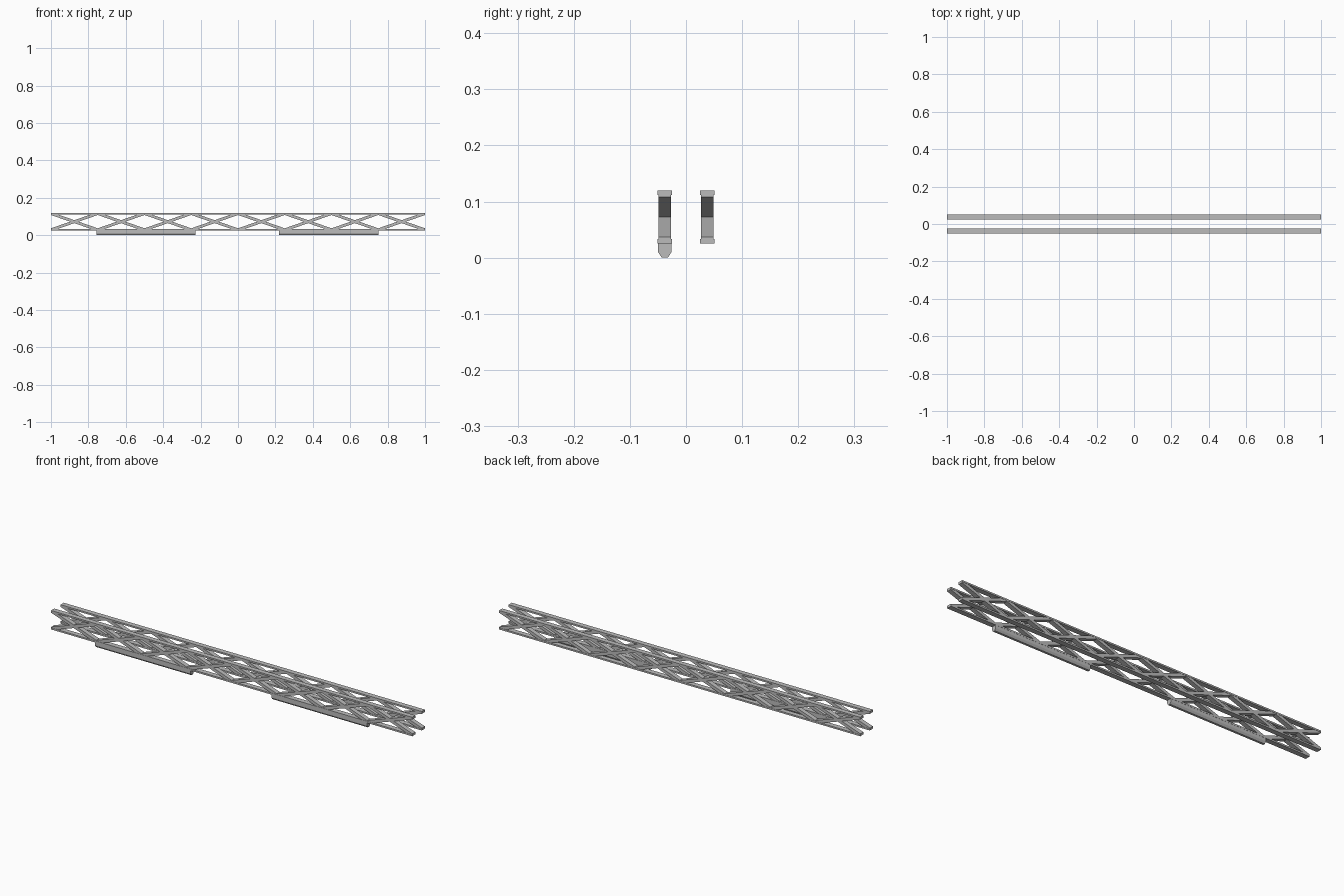
import bpy
import bmesh

if "Cube" in bpy.data.objects:
    bpy.data.objects.remove(bpy.data.objects["Cube"], do_unlink=True)

grey = bpy.data.materials.new("light grey metal")
grey.use_nodes = True
grey.diffuse_color = (0.5, 0.5, 0.5, 1)
grey.node_tree.nodes["Principled BSDF"].inputs["Base Color"].default_value = (0.5, 0.5, 0.5, 1)

TRUSS_Y = 0.0378
RAIL_W, BRACE_W = 0.0255, 0.023
MID_Z, RAIL_H = 0.0725, 0.008
BAYS = 8


def prism(bm, points, axis, start, end):
    """Extrude a 2D profile along x (profile in y, z) or y (profile in x, z)."""
    def place(p, d):
        return (d, p[0], p[1]) if axis == "x" else (p[0], d, p[1])
    face = bm.faces.new([bm.verts.new(place(p, start)) for p in points])
    out = bmesh.ops.extrude_face_region(bm, geom=[face])
    shift = (end - start, 0, 0) if axis == "x" else (0, end - start, 0)
    verts = [g for g in out["geom"] if isinstance(g, bmesh.types.BMVert)]
    bmesh.ops.translate(bm, verts=verts, vec=shift)


def finish(bm, name):
    bmesh.ops.recalc_face_normals(bm, faces=bm.faces)
    mesh = bpy.data.meshes.new(name)
    bm.to_mesh(mesh)
    bm.free()
    mesh.materials.append(grey)
    obj = bpy.data.objects.new(name, mesh)
    bpy.context.collection.objects.link(obj)


def rail(name, y, z):
    bm = bmesh.new()
    w, h = RAIL_W / 2, RAIL_H / 2
    prism(bm, [(y - w, z - h), (y + w, z - h), (y + w, z + h), (y - w, z + h)], "x", -1, 1)
    finish(bm, name)


def braces(name, y):
    """Crossed diagonal slats, trimmed where they meet the rails."""
    bm = bmesh.new()
    half = 1 / BAYS
    inner, top, slope = 0.0355, 0.0415, 0.348
    thick = 2 * (slope * half - inner)
    cut = half - (inner + thick - top) / slope
    profile = [(half, inner), (half, top), (cut, top),
               (-half, -inner), (-half, -top), (-cut, -top)]
    for i in range(BAYS):
        cx = -1 + half * (2 * i + 1)
        for side in (-1, 1):
            prism(bm, [(cx + side * px, MID_Z + pz) for px, pz in profile],
                  "y", y - BRACE_W / 2, y + BRACE_W / 2)
    finish(bm, name)


# Two parallel trusses
for label, y in (("front", -TRUSS_Y), ("back", TRUSS_Y)):
    rail(label + "_top_rail", y, 0.116)
    rail(label + "_bottom_rail", y, 0.029)
    braces(label + "_braces", y)

# Chamfered bars hung under the front truss
w, flat = 0.012, 0.0055
section = [(-w, 0.027), (-w, 0.01), (-flat, 0), (flat, 0), (w, 0.01), (w, 0.027)]
for label, x0, x1 in (("right", -0.757, -0.227), ("left", 0.22, 0.75)):
    bm = bmesh.new()
    prism(bm, [(py - TRUSS_Y, pz) for py, pz in section], "x", x0, x1)
    finish(bm, label + "_hanging_bar")
